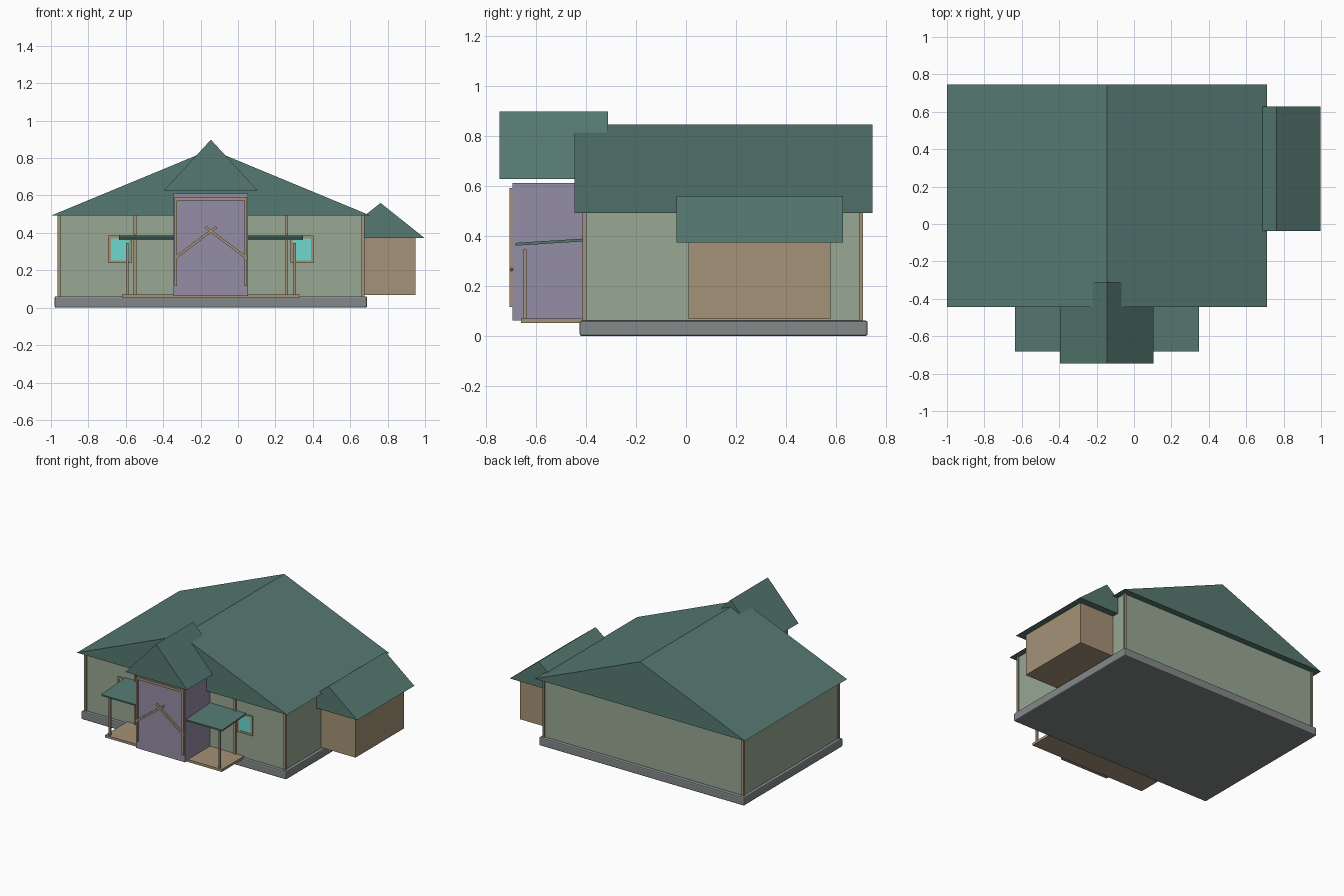
import bpy
import bmesh
import math
from mathutils import Matrix

cube = bpy.data.objects.get("Cube")
if cube:
    bpy.data.objects.remove(cube, do_unlink=True)

CX = -0.145  # centre line of the house and its entry


def material(name, r, g, b):
    def lin(c):
        c /= 255
        return c / 12.92 if c < 0.04045 else ((c + 0.055) / 1.055) ** 2.4
    col = (lin(r), lin(g), lin(b), 1)
    m = bpy.data.materials.new(name)
    m.use_nodes = True
    m.diffuse_color = col
    m.node_tree.nodes["Principled BSDF"].inputs["Base Color"].default_value = col
    return m


ROOF = material("teal_roof", 86, 121, 113)
WALL = material("sage_wall", 152, 168, 147)
ENTRY = material("purple_wall", 149, 141, 167)
WOOD = material("brown_wood", 165, 146, 120)
STONE = material("grey_stone", 131, 137, 137)
GLASS = material("cyan_glass", 110, 215, 205)


def finish(name, bm, mat):
    bmesh.ops.recalc_face_normals(bm, faces=bm.faces[:])
    me = bpy.data.meshes.new(name)
    bm.to_mesh(me)
    bm.free()
    me.materials.append(mat)
    ob = bpy.data.objects.new(name, me)
    bpy.context.scene.collection.objects.link(ob)
    return ob


def box(name, mat, x, y, z, rot=None):
    """Box from (min, max) ranges, optionally turned about its centre."""
    bm = bmesh.new()
    bmesh.ops.create_cube(bm, size=1)
    size = [r[1] - r[0] for r in (x, y, z)]
    mid = [(r[0] + r[1]) / 2 for r in (x, y, z)]
    mat4 = Matrix.Translation(mid) @ (rot or Matrix.Identity(4)) @ Matrix.Diagonal((*size, 1))
    bmesh.ops.transform(bm, matrix=mat4, verts=bm.verts)
    return finish(name, bm, mat)


def gable(name, x_mid, half, y, z):
    """Solid gable roof with its ridge along y."""
    bm = bmesh.new()
    pts = [(x_mid - half, z[0]), (x_mid + half, z[0]), (x_mid, z[1])]
    face = bm.faces.new([bm.verts.new((px, y[0], pz)) for px, pz in pts])
    ext = bmesh.ops.extrude_face_region(bm, geom=[face])["geom"]
    verts = [g for g in ext if isinstance(g, bmesh.types.BMVert)]
    bmesh.ops.translate(bm, verts=verts, vec=(0, y[1] - y[0], 0))
    return finish(name, bm, ROOF)


def around(c, half):
    return (c - half, c + half)


# Foundation with softened edges
slab = box("foundation", STONE, (-0.98, 0.69), (-0.425, 0.726), (0, 0.061))
bev = slab.modifiers.new("bevel", "BEVEL")
bev.width = 0.008
bev.segments = 2

# Main house
box("main_walls", WALL, around(CX, 0.812), (-0.402, 0.7), (0.06, 0.495))
gable("main_roof", CX, 0.855, (-0.445, 0.745), (0.492, 0.846))

# Side garage
box("garage_walls", WOOD, (0.6, 0.95), (0.01, 0.577), (0.067, 0.377))
gable("garage_roof", 0.762, 0.235, (-0.037, 0.627), (0.373, 0.56))

# Projecting entry
box("entry_walls", ENTRY, around(CX, 0.199), (-0.694, -0.35), (0.062, 0.611))
gable("entry_roof", CX, 0.25, (-0.745, -0.311), (0.627, 0.898))

# Timber frame on the entry front
FRONT = (-0.705, -0.69)
box("entry_top_beam", WOOD, around(CX, 0.185), FRONT, (0.574, 0.592))

# Porch floor and its gently sloping canopy
box("porch_floor", WOOD, around(CX, 0.475), (-0.66, -0.4), (0.052, 0.07))
box("porch_canopy", ROOF, around(CX, 0.492), (-0.681, -0.395), (0.37, 0.381),
    Matrix.Rotation(math.radians(3.6), 4, "X"))

# Parts repeated on both sides of the centre line
for side, s in (("right", -1), ("left", 1)):
    def at(d):
        return CX + s * d

    box(side + "_entry_post", WOOD, around(at(0.187), 0.007), FRONT, (0.115, 0.592))
    box(side + "_porch_post", WOOD, around(at(0.447), 0.007), (-0.651, -0.637), (0.07, 0.345))
    box(side + "_wall_post", WOOD, around(at(0.406), 0.007), (-0.413, -0.395), (0.06, 0.493))
    for end, y in (("front", -0.405), ("back", 0.7)):
        box(side + "_" + end + "_corner_post", WOOD, around(at(0.812), 0.008),
            around(y, 0.008), (0.06, 0.493))

    # Crossing diagonal brace
    run, rise = 0.225, 0.17
    mid = at(0.083)
    box(side + "_entry_brace", WOOD, around(mid, math.hypot(run, rise) / 2), FRONT,
        around(0.347, 0.007), Matrix.Rotation(s * math.atan2(rise, run), 4, "Y"))

    # Window pane and frame
    wx, wz, hw, hh, t = at(0.487), 0.312, 0.062, 0.073, 0.014
    depth = (-0.411, -0.4)
    box(side + "_window_glass", GLASS, around(wx, hw - t), (-0.407, -0.4), around(wz, hh - t))
    for k, label in ((-1, "a"), (1, "b")):
        box(side + "_window_jamb_" + label, WOOD, around(wx + k * (hw - t / 2), t / 2),
            depth, around(wz, hh))
        box(side + "_window_rail_" + label, WOOD, around(wx, hw - t),
            depth, around(wz + k * (hh - t / 2), t / 2))
